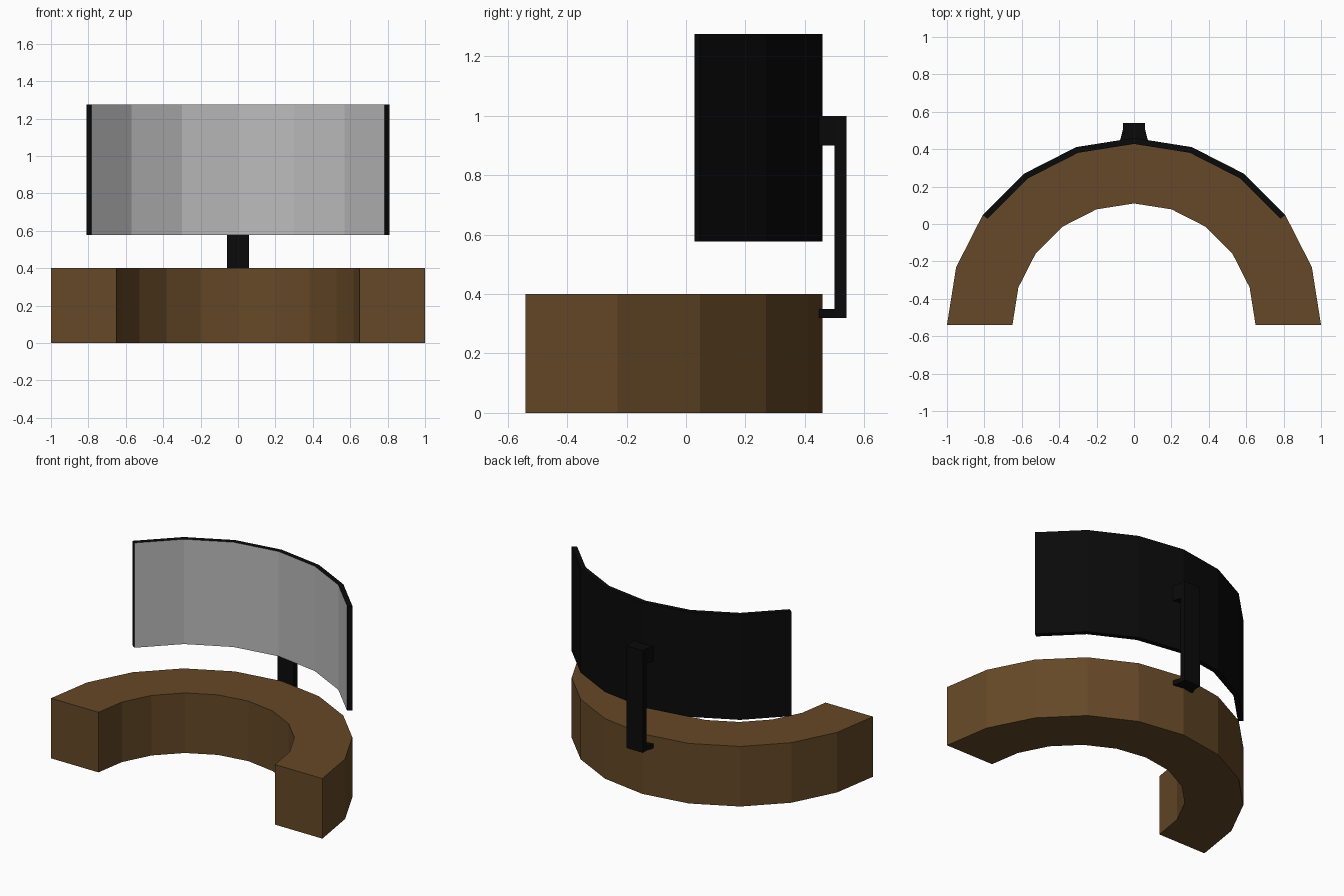
import bpy, bmesh
from math import sin, cos, pi

if "Cube" in bpy.data.objects:
    bpy.data.objects.remove(bpy.data.objects["Cube"])

CY = -0.54  # centre of the desk and screen arcs


def material(name, rgb):
    m = bpy.data.materials.new(name)
    m.diffuse_color = (*rgb, 1)
    m.use_nodes = True
    m.node_tree.nodes["Principled BSDF"].inputs["Base Color"].default_value = m.diffuse_color
    return m


def prism(name, outline, z0, z1, mats):
    """Extrude a closed plan outline from z0 to z1."""
    bm = bmesh.new()
    base = bm.faces.new([bm.verts.new((x, y, z0)) for x, y in outline])
    res = bmesh.ops.extrude_face_region(bm, geom=[base], use_keep_orig=True)
    for v in res["geom"]:
        if isinstance(v, bmesh.types.BMVert):
            v.co.z = z1
    bmesh.ops.recalc_face_normals(bm, faces=bm.faces)
    me = bpy.data.meshes.new(name)
    bm.to_mesh(me)
    bm.free()
    for m in mats:
        me.materials.append(m)
    ob = bpy.data.objects.new(name, me)
    bpy.context.collection.objects.link(ob)
    return ob


def arc(r, first, last):
    """Points every 18 degrees around the shared centre."""
    return [(r * cos(i * pi / 10), CY + r * sin(i * pi / 10))
            for i in range(first, last + 1)]


def ring(r_in, r_out, first, last):
    return arc(r_out, first, last) + arc(r_in, first, last)[::-1]


wood = material("wood", (0.13, 0.065, 0.02))
black = material("black", (0.003, 0.003, 0.003))
grey = material("display_grey", (0.5, 0.5, 0.5))

# Half-ring desk
prism("desk", ring(0.65, 1.0, 0, 10), 0, 0.4, [wood])

# Curved screen: black shell with a grey inner face
screen = prism("screen", ring(0.968, 1.0, 2, 8), 0.577, 1.275, [black, grey])
for p in screen.data.polygons:
    c, n = p.center, p.normal
    if abs(n.z) < 0.5 and n.x * c.x + n.y * (c.y - CY) < -0.5:
        p.material_index = 1

# Stand: upright post with flared brackets to the screen and desk
def trapezoid(back, front, w_back, w_front):
    return [(-w_back, back), (w_back, back), (w_front, front), (-w_front, front)]

prism("stand_post", trapezoid(0.54, 0.5, 0.06, 0.06), 0.32, 1.0, [black])
for name, z0, z1 in (("screen_bracket", 0.9, 1.0), ("desk_bracket", 0.32, 0.35)):
    prism(name, trapezoid(0.502, 0.445, 0.06, 0.075), z0, z1, [black])
